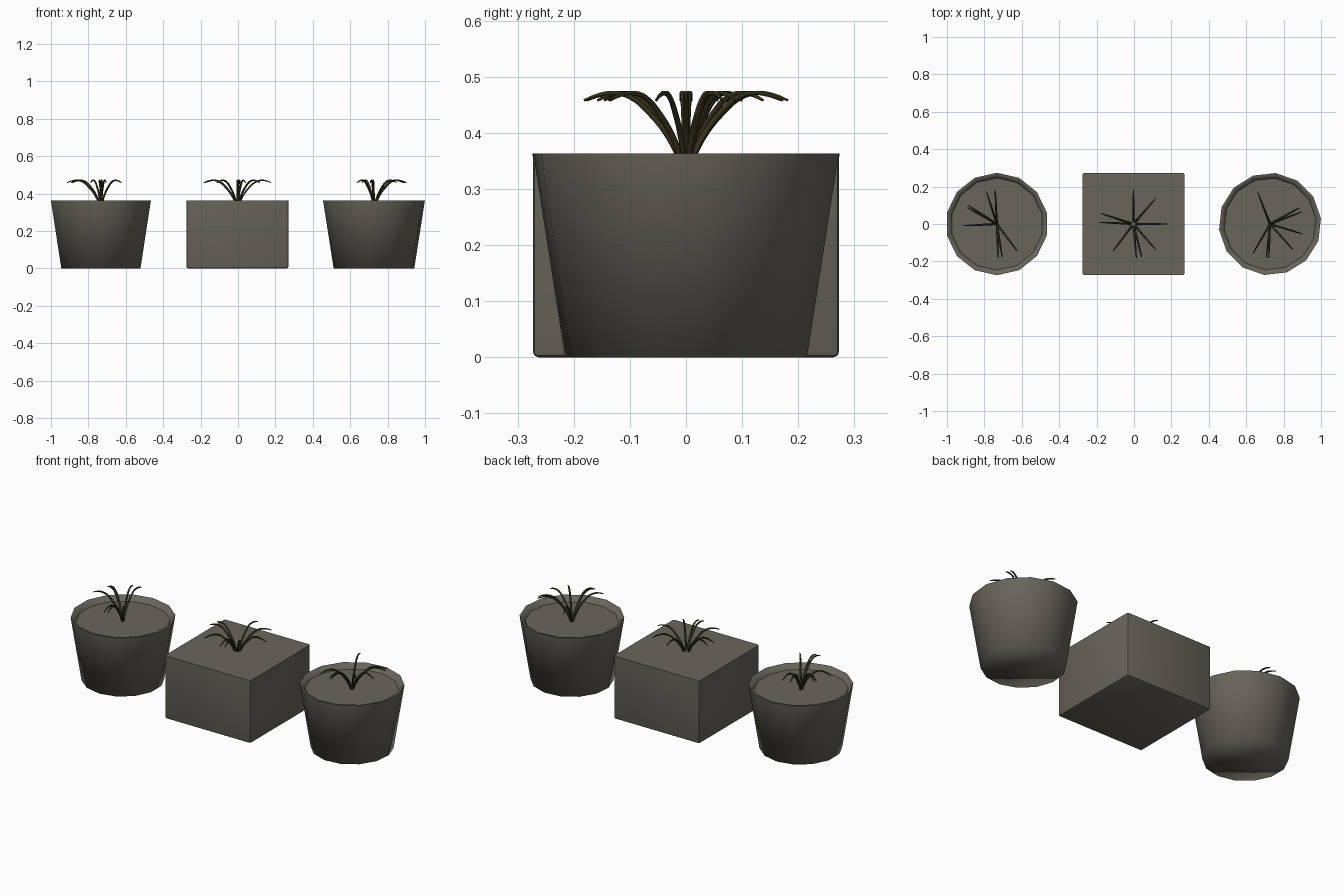
import bpy, bmesh
from math import cos, sin, pi, radians

cube = bpy.data.objects.get("Cube")
if cube:
    bpy.data.objects.remove(cube, do_unlink=True)


def material(name, rgb):
    m = bpy.data.materials.new(name)
    m.use_nodes = True
    m.diffuse_color = (*rgb, 1)
    bsdf = m.node_tree.nodes["Principled BSDF"]
    bsdf.inputs["Base Color"].default_value = (*rgb, 1)
    bsdf.inputs["Roughness"].default_value = 0.8
    return m


STONE = material("warm grey stone", (0.14, 0.13, 0.105))
LEAF = material("dark olive leaf", (0.035, 0.03, 0.012))

TOP = 0.363
SOIL = 0.335
SIDES = 14


def add_mesh(name, bm, mat, smooth=None):
    bmesh.ops.recalc_face_normals(bm, faces=bm.faces)
    mesh = bpy.data.meshes.new(name)
    bm.to_mesh(mesh)
    bm.free()
    mesh.materials.append(mat)
    ob = bpy.data.objects.new(name, mesh)
    bpy.context.collection.objects.link(ob)
    if smooth:
        bpy.ops.object.select_all(action="DESELECT")
        ob.select_set(True)
        bpy.context.view_layer.objects.active = ob
        bpy.ops.object.shade_smooth_by_angle(angle=radians(smooth))
    return ob


def ring(bm, radius, z, turn):
    angles = [turn + 2 * pi * i / SIDES for i in range(SIDES)]
    return [bm.verts.new((radius * cos(a), radius * sin(a), z)) for a in angles]


# Tapered round pot: base, outer wall, rim and sloping inner wall
def round_pot(name, x, turn):
    bm = bmesh.new()
    profile = [(0.217, 0), (0.274, TOP), (0.262, TOP), (0.243, SOIL - 0.01)]
    rings = [ring(bm, r, z, turn) for r, z in profile]
    bm.faces.new(rings[0])
    for low, high in zip(rings, rings[1:]):
        for i in range(SIDES):
            j = (i + 1) % SIDES
            bm.faces.new((low[i], low[j], high[j], high[i]))
    add_mesh(name + "_pot", bm, STONE, smooth=90).location.x = x

    bm = bmesh.new()
    face = bm.faces.new(ring(bm, 0.246, SOIL, turn))
    soil = add_mesh(name + "_soil", bm, STONE)
    soil.location.x = x


# Square planter with softened sides and bottom, crisp top
def square_planter(name, x):
    bm = bmesh.new()
    bmesh.ops.create_cube(bm, size=1)
    for v in bm.verts:
        v.co = (v.co.x * 0.546, v.co.y * 0.546, (v.co.z + 0.5) * TOP)
    edges = [e for e in bm.edges if min(v.co.z for v in e.verts) < 0.01]
    bmesh.ops.bevel(bm, geom=edges, offset=0.01, segments=2, profile=0.5,
                    affect="EDGES")
    add_mesh(name, bm, STONE, smooth=40).location.x = x


# Plant: one arching tapered blade per heading
ARCH = [(0.004, SOIL), (0.03, 0.39), (0.065, 0.435), (0.1, 0.464),
        (0.13, 0.471), (0.158, 0.467), (0.182, 0.458)]


def plant(name, x, headings):
    curve = bpy.data.curves.new(name, "CURVE")
    curve.dimensions = "3D"
    curve.bevel_depth = 0.0055
    curve.bevel_resolution = 1
    curve.resolution_u = 4
    curve.use_fill_caps = True
    for h in headings:
        a = radians(h)
        sp = curve.splines.new("BEZIER")
        sp.bezier_points.add(len(ARCH) - 1)
        for k, (p, (d, z)) in enumerate(zip(sp.bezier_points, ARCH)):
            p.co = (d * cos(a), d * sin(a), z)
            p.handle_left_type = p.handle_right_type = "AUTO"
            p.radius = 1 - 0.6 * (k / (len(ARCH) - 1)) ** 3
    curve.materials.append(LEAF)
    ob = bpy.data.objects.new(name, curve)
    bpy.context.collection.objects.link(ob)
    ob.location.x = x


round_pot("right_round", -0.733, pi / 2)
round_pot("left_round", 0.727, pi / SIDES / 2)
square_planter("square_planter", -0.003)

plant("right_plant", -0.733, [93, 108, 147, 151, 183, 272, 279, 307])
plant("middle_plant", -0.003, [90, 49, 162, 177, 0, 233, 275, 284, 311])
plant("left_plant", 0.727, [111, 29, 21, -17, -48, -92, -96, -120])
